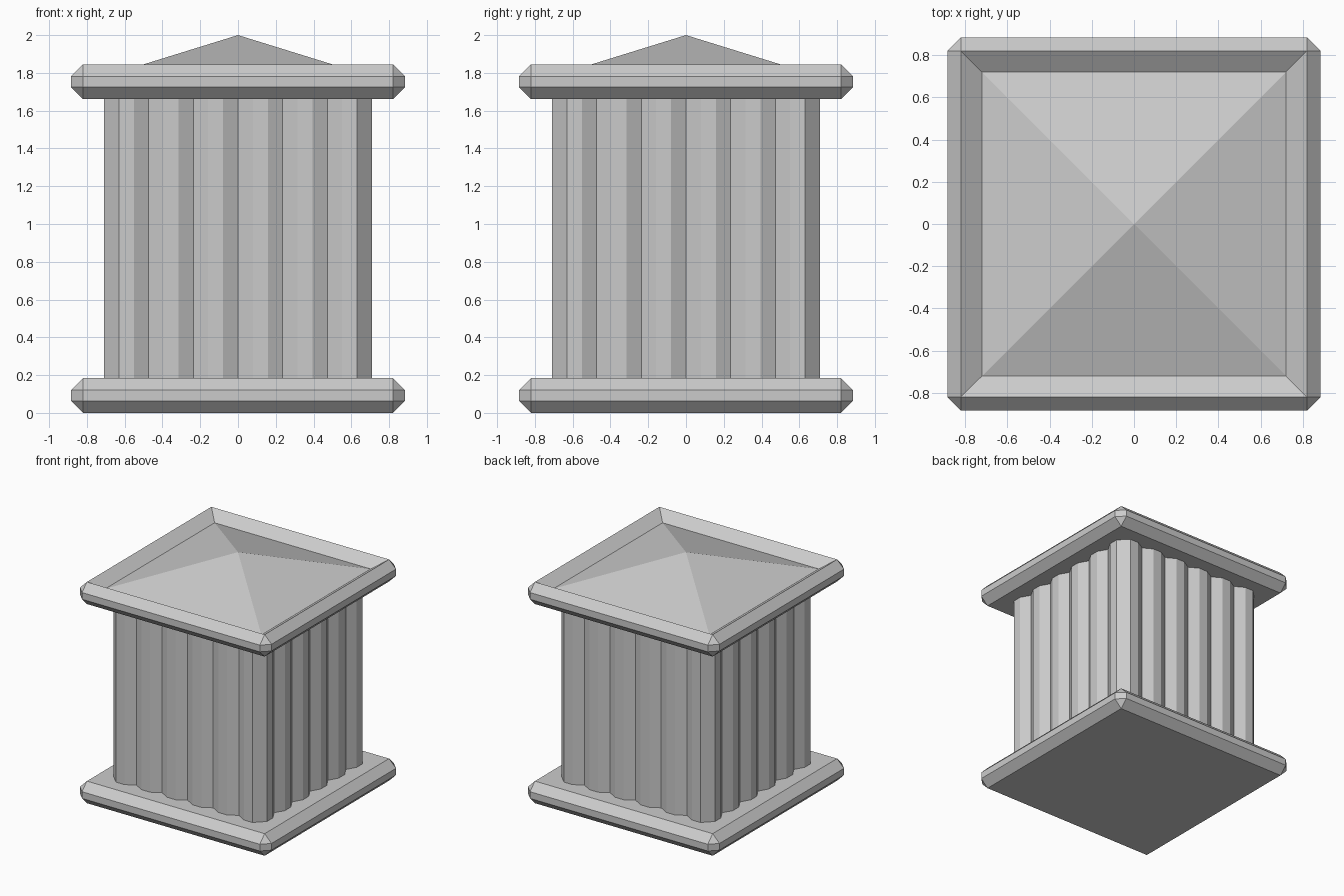
import bpy, bmesh
from math import pi
from mathutils import Matrix

cube = bpy.data.objects.get("Cube")
if cube:
    bpy.data.objects.remove(cube, do_unlink=True)

stone = bpy.data.materials.new("grey stone")
stone.use_nodes = True
stone.diffuse_color = (0.6, 0.6, 0.6, 1)
stone.node_tree.nodes["Principled BSDF"].inputs["Base Color"].default_value = (0.6, 0.6, 0.6, 1)

HALF, THICK, BEVEL, TOP = 0.884, 0.184, 0.064, 1.845


def finish(name, bm):
    bmesh.ops.recalc_face_normals(bm, faces=bm.faces)
    mesh = bpy.data.meshes.new(name)
    bm.to_mesh(mesh)
    bm.free()
    mesh.materials.append(stone)
    obj = bpy.data.objects.new(name, mesh)
    bpy.context.collection.objects.link(obj)
    return obj


def slab(z):
    """Square slab with chamfered edges, standing on height z."""
    bm = bmesh.new()
    bmesh.ops.create_cube(bm, size=1, matrix=Matrix.Translation((0, 0, z + THICK / 2))
                          @ Matrix.Diagonal((2 * HALF, 2 * HALF, THICK, 1)))
    bmesh.ops.bevel(bm, geom=bm.edges[:], offset=BEVEL, segments=1,
                    profile=0.5, affect='EDGES')
    return bm


# Base slab
finish("base_slab", slab(0))

# Cap slab: sunken border around a low pyramid roof
bm = slab(TOP - THICK)
bm.normal_update()
roof = max(bm.faces, key=lambda f: f.calc_center_median().z)
bmesh.ops.inset_region(bm, faces=[roof], thickness=0.1, depth=0, use_even_offset=True)
for v in roof.verts:
    v.co.z = 1.777
peak = bmesh.ops.poke(bm, faces=[roof])["verts"][0]
peak.co = (0, 0, 2)
finish("cap_slab_and_roof", bm)

# Fluted shaft: six three-sided ribs per side, joined by chamfered corners
OUT, RIBS, DEPTH = 0.709, 6, 0.045
step = 2 * OUT / (RIBS * 3)
side = [(-OUT + i * step, -OUT + (DEPTH if i % 3 == 0 else 0))
        for i in range(1, RIBS * 3)]
bm = bmesh.new()
ring = []
for k in range(4):
    turn = Matrix.Rotation(k * pi / 2, 3, 'Z')
    for x, y in side:
        ring.append(bm.verts.new(turn @ Matrix.Translation((x, y, THICK - 0.01)).translation))
foot = bm.faces.new(ring)
top = bmesh.ops.extrude_face_region(bm, geom=[foot], use_keep_orig=True)["geom"]
bmesh.ops.translate(bm, verts=[g for g in top if isinstance(g, bmesh.types.BMVert)],
                    vec=(0, 0, TOP - 2 * THICK + 0.02))
finish("fluted_shaft", bm)
